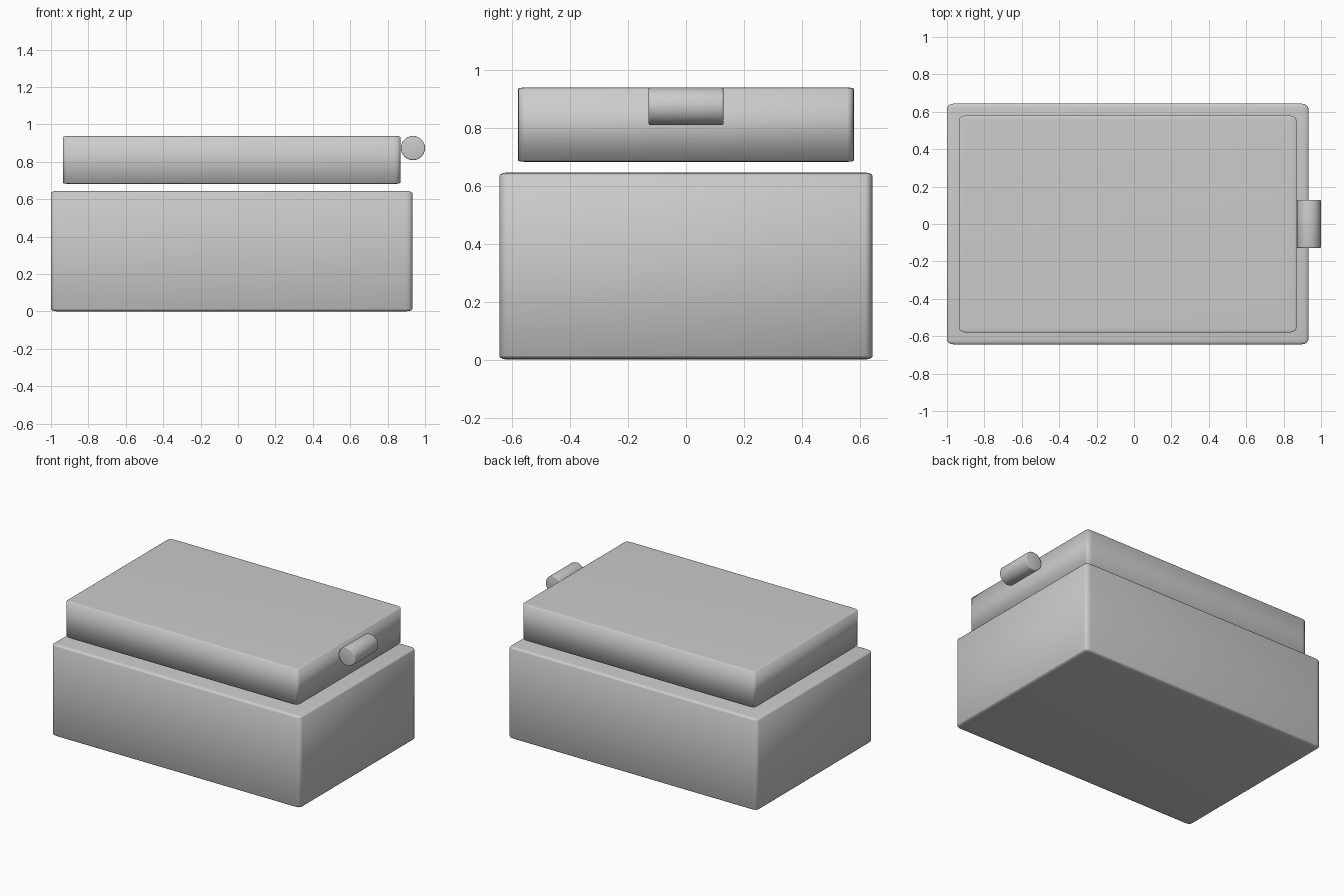
import bpy
import math

if "Cube" in bpy.data.objects:
    bpy.data.objects.remove(bpy.data.objects["Cube"])


def soften(obj, width):
    bevel = obj.modifiers.new("soft_edges", 'BEVEL')
    bevel.width = width
    bevel.segments = 3
    bevel.limit_method = 'ANGLE'
    bevel.angle_limit = math.radians(40)
    bpy.ops.object.shade_smooth()


def box(name, x, y, z):
    # The bevel runs before object scale, so edges round in proportion to each axis
    bpy.ops.mesh.primitive_cube_add(size=1, location=[(a + b) / 2 for a, b in (x, y, z)])
    obj = bpy.context.object
    obj.name = name
    obj.scale = [b - a for a, b in (x, y, z)]
    soften(obj, 0.02)
    return obj


# Main box body
box("box_body", (-1.0, 0.932), (-0.644, 0.644), (0.0, 0.645))

# Lid hovering just above the body
box("lid", (-0.936, 0.868), (-0.58, 0.58), (0.682, 0.938))

# Round latch on the right side of the lid
bpy.ops.mesh.primitive_cylinder_add(vertices=32, radius=0.0645, depth=0.258,
                                    location=(0.9355, 0, 0.8735),
                                    rotation=(math.pi / 2, 0, 0))
latch = bpy.context.object
latch.name = "latch"
soften(latch, 0.006)
